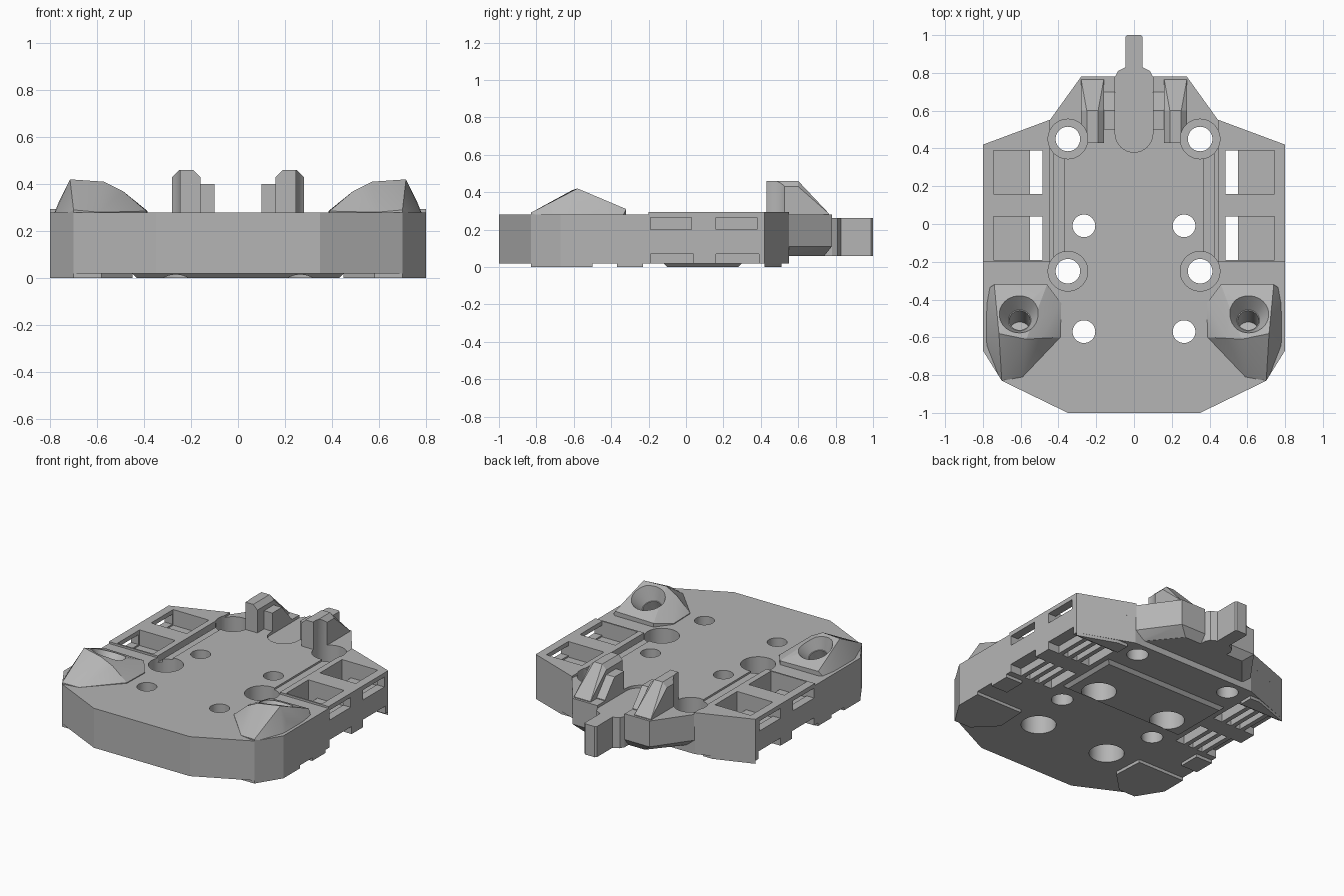
import bpy, bmesh, math
from mathutils import Matrix, Vector

if "Cube" in bpy.data.objects:
    bpy.data.objects.remove(bpy.data.objects["Cube"], do_unlink=True)

grey = bpy.data.materials.new("plain_grey")
grey.use_nodes = True
colour = (0.46, 0.46, 0.46, 1)
grey.diffuse_color = colour
grey.node_tree.nodes["Principled BSDF"].inputs["Base Color"].default_value = colour


def finish(name, bm):
    bmesh.ops.recalc_face_normals(bm, faces=bm.faces)
    mesh = bpy.data.meshes.new(name)
    bm.to_mesh(mesh)
    bm.free()
    mesh.materials.append(grey)
    ob = bpy.data.objects.new(name, mesh)
    bpy.context.collection.objects.link(ob)
    return ob


def prism(name, outline, z0, z1):
    bm = bmesh.new()
    face = bm.faces.new([bm.verts.new((x, y, z0)) for x, y in outline])
    top = bmesh.ops.extrude_face_region(bm, geom=[face])["geom"]
    bmesh.ops.translate(bm, vec=(0, 0, z1 - z0),
                        verts=[v for v in top if isinstance(v, bmesh.types.BMVert)])
    return finish(name, bm)


def hull(name, points):
    bm = bmesh.new()
    for p in points:
        bm.verts.new(p)
    bmesh.ops.convex_hull(bm, input=bm.verts)
    bmesh.ops.dissolve_limit(bm, angle_limit=0.01, verts=bm.verts, edges=bm.edges)
    return finish(name, bm)


def box(name, x0, x1, y0, y1, z0, z1):
    return prism(name, [(x0, y0), (x1, y0), (x1, y1), (x0, y1)], z0, z1)


def drum(name, x, y, r, z0, z1, r_top=None, matrix=None):
    bm = bmesh.new()
    bmesh.ops.create_cone(bm, cap_ends=True, segments=40, radius1=r,
                          radius2=r if r_top is None else r_top, depth=z1 - z0)
    bmesh.ops.translate(bm, vec=(x, y, (z0 + z1) / 2), verts=bm.verts)
    if matrix:
        bmesh.ops.transform(bm, matrix=matrix, verts=bm.verts)
    return finish(name, bm)


def combine(target, tool, operation="DIFFERENCE", keep=False):
    mod = target.modifiers.new("cut", "BOOLEAN")
    mod.operation, mod.solver, mod.object = operation, "EXACT", tool
    with bpy.context.temp_override(object=target, active_object=target):
        bpy.ops.object.modifier_apply(modifier=mod.name)
    if not keep:
        bpy.data.objects.remove(tool, do_unlink=True)


def mirrored(half):
    return half + [(-x, y) for x, y in reversed(half)]


def flip(points, s):
    return [(s * p[0], *p[1:]) for p in points]


# Main plate
edge = [(0.35, -1), (0.70, -0.83), (0.80, -0.67), (0.80, 0.42), (0.45, 0.55)]
base = prism("base_plate", mirrored(edge), 0.02, 0.28)

# Rear block with an undercut lower edge
rear = [(x * s, y, z) for s in (1, -1) for x, y, z in
        [(0.46, 0.53, 0.28), (0.28, 0.78, 0.28), (0.46, 0.53, 0.11),
         (0.28, 0.78, 0.11), (0.42, 0.50, 0.06), (0.22, 0.74, 0.06)]]
combine(base, hull("rear_block", rear), "UNION")

# Raised side decks and bottom pads
pads = [
    ([(0.445, -0.2), (0.80, -0.2), (0.80, 0.42), (0.445, 0.552)], 0.2, 0.293),
    ([(0.46, -0.5), (0.45, -0.7), (0.58, -0.83), (0.70, -0.83), (0.80, -0.67), (0.80, -0.5)], 0, 0.1),
    ([(0.68, -0.37), (0.80, -0.37), (0.80, -0.23), (0.68, -0.23)], 0, 0.1),
    ([(0.48, 0.42), (0.80, 0.42), (0.55, 0.51), (0.48, 0.51)], 0, 0.1),
]
for s in (1, -1):
    for outline, z0, z1 in pads:
        combine(base, prism("pad", flip(outline, s), z0, z1), "UNION")
belly = [(x * s, y * t + 0.09, z) for s in (1, -1) for t in (1, -1)
         for x, y, z in [(0.43, 0.19, 0), (0.45, 0.21, 0.02), (0.45, 0.21, 0.05)]]
combine(base, hull("belly_pad", belly), "UNION")

# Rounded recess behind which the tongue starts
arc = [(0.1 * math.cos(a), 0.48 + 0.1 * math.sin(a))
       for a in [math.pi + math.pi * i / 16 for i in range(17)]]
combine(base, prism("recess", arc + [(0.1, 0.9), (-0.1, 0.9)], 0.262, 0.4))

# Window pockets, side slots, rib grooves, rail channels
for s in (1, -1):
    cuts = [(0.37, 0.432, -0.2, 0.4, 0.268, 0.4), (0.425, 0.445, -0.2, 0.4, 0.25, 0.4)]
    for y0 in (-0.19, 0.16):
        y1 = y0 + 0.23
        cuts += [(0.485, 0.55, y0, y1, -0.1, 0.4), (0.549, 0.745, y0, y1, 0.19, 0.4),
                 (0.74, 0.9, y0, y1 - 0.01, 0.2, 0.265)]
        cuts += [(x, x + 0.04, y0, y1, -0.1, 0.07) for x in (0.58, 0.65)]
        cuts += [(0.72, 0.9, y0, y1, -0.1, 0.07)]
    for x0, x1, *rest in cuts:
        combine(base, box("slot", *sorted((s * x0, s * x1)), *rest))

# Screw holes: four bored from above, four bored from below
for s in (1, -1):
    for y in (-0.25, 0.45):
        combine(base, drum("hole", s * 0.35, y, 0.065, -0.1, 0.6))
        combine(base, drum("bore", s * 0.35, y, 0.105, 0.12, 0.6))
    for y in (-0.57, -0.01):
        combine(base, drum("hole", s * 0.265, y, 0.06, -0.1, 0.6))
        combine(base, drum("bore", s * 0.265, y, 0.105, -0.1, 0.14))
parts = [base]

# Tongue at the rear
parts.append(prism("rear_tongue", mirrored(
    [(0.1, 0.7), (0.1, 0.78), (0.085, 0.81), (0.045, 0.83), (0.045, 0.99), (0.035, 1)]),
    0.06, 0.262))

for s, side in ((1, "left"), (-1, "right")):
    # Faceted corner pods with a tilted countersunk bore
    pod = hull(side + "_corner_pod", flip([
        (0.80, -0.36, 0.23), (0.80, -0.67, 0.23), (0.70, -0.83, 0.29), (0.59, -0.81, 0.28),
        (0.39, -0.60, 0.285), (0.385, -0.42, 0.285), (0.46, -0.32, 0.305), (0.74, -0.32, 0.31),
        (0.715, -0.58, 0.42), (0.57, -0.61, 0.41), (0.49, -0.605, 0.37), (0.76, -0.58, 0.33),
        (0.80, -0.36, 0.15), (0.80, -0.67, 0.15), (0.70, -0.83, 0.15), (0.59, -0.81, 0.15),
        (0.39, -0.60, 0.2), (0.385, -0.42, 0.2), (0.46, -0.32, 0.2), (0.74, -0.32, 0.2)], s))
    tilt = (Matrix.Translation(Vector((s * 0.605, -0.48, 0.37)))
            @ Matrix.Rotation(math.radians(-22), 4, "X"))
    for tool in (drum("sink", 0, 0, 0.06, -0.08, 0.1, 0.16, tilt),
                 drum("bore", 0, 0, 0.055, -0.24, 0.1, None, tilt)):
        combine(pod, tool, keep=True)
        combine(base, tool)
    parts.append(pod)

    # Hook towers with a sloped back and an inner step
    shape = [(0.16, 0.43), (0.19, 0.46), (0.25, 0.46), (0.28, 0.43), (0.16, 0.2), (0.28, 0.2)]
    tower = hull(side + "_tower", flip(
        [(x, y, z) for y in (0.43, 0.6) for x, z in shape]
        + [(x, 0.765, z) for x in (0.16, 0.28) for z in (0.2, 0.285)], s))
    step = hull(side + "_tower_step", flip(
        [(x, y, z) for x in (0.1, 0.17)
         for y, z in ((0.5, 0.2), (0.5, 0.4), (0.6, 0.4), (0.7, 0.285), (0.7, 0.2))], s))
    combine(tower, step, "UNION")
    combine(tower, drum("bore", s * 0.35, 0.45, 0.105, 0.1, 0.6))
    parts.append(tower)

# Smooth the bores, keep hard edges
for ob in parts:
    with bpy.context.temp_override(object=ob, active_object=ob, selected_objects=[ob],
                                   selected_editable_objects=[ob]):
        bpy.ops.object.shade_smooth_by_angle(angle=math.radians(20))
